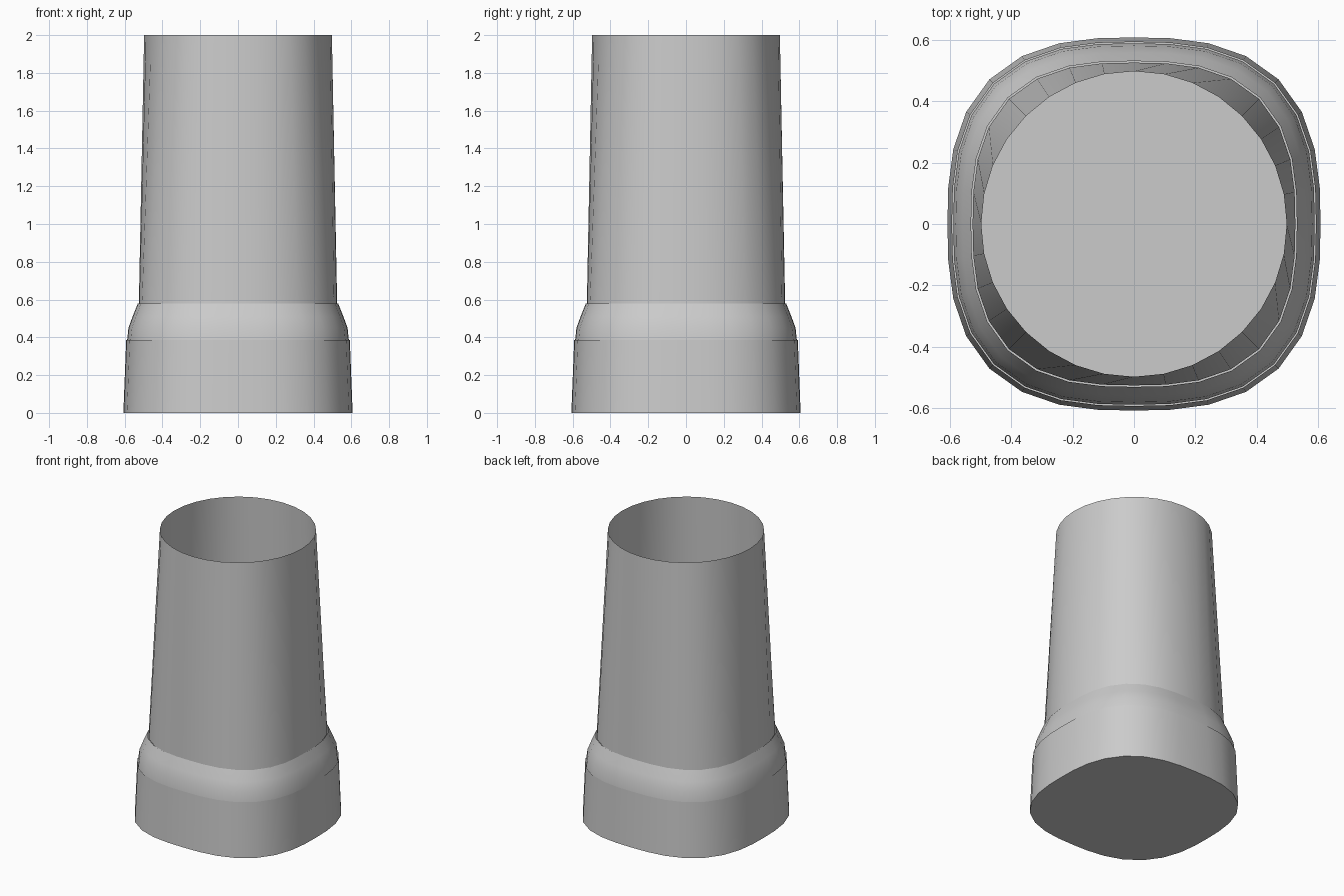
import bpy
import bmesh
import math

SIDES = 32

cube = bpy.data.objects.get("Cube")
if cube:
    bpy.data.objects.remove(cube, do_unlink=True)

grey = bpy.data.materials.new("plain_grey")
grey.use_nodes = True
colour = (0.6, 0.6, 0.6, 1.0)
grey.diffuse_color = colour
grey.node_tree.nodes["Principled BSDF"].inputs["Base Color"].default_value = colour


def rounded_ring(bm, z, half_width, power):
    """Ring between a circle (power 2) and a square (high power)."""
    ring = []
    for i in range(SIDES):
        a = 2 * math.pi * i / SIDES
        c, s = math.cos(a), math.sin(a)
        r = half_width * (abs(c) ** power + abs(s) ** power) ** (-1 / power)
        ring.append(bm.verts.new((r * c, r * s, z)))
    return ring


def loft(name, sections, floor=False):
    """Skin a stack of (height, half width, power) sections."""
    bm = bmesh.new()
    rings = [rounded_ring(bm, *section) for section in sections]
    for low, high in zip(rings, rings[1:]):
        for i in range(SIDES):
            j = (i + 1) % SIDES
            bm.faces.new((low[i], low[j], high[j], high[i]))
    if floor:
        bm.faces.new(rings[0][::-1])
    mesh = bpy.data.meshes.new(name)
    bm.to_mesh(mesh)
    bm.free()
    mesh.materials.append(grey)
    obj = bpy.data.objects.new(name, mesh)
    bpy.context.collection.objects.link(obj)
    bpy.ops.object.select_all(action="DESELECT")
    obj.select_set(True)
    bpy.context.view_layer.objects.active = obj
    bpy.ops.object.shade_smooth_by_angle(angle=math.radians(35))
    return obj


SQUARISH = 2.72

# Flared foot with a closed floor
loft("base", [(0, 0.607, SQUARISH), (0.385, 0.592, SQUARISH)], floor=True)

# Rounded shoulder stepping in to the tube
loft("collar", [(0.375, 0.588, SQUARISH), (0.45, 0.58, SQUARISH),
                (0.51, 0.558, SQUARISH), (0.58, 0.53, SQUARISH)])

# Open tube going from a rounded square to a circle
loft("tube", [(0.575, 0.525, SQUARISH), (2.0, 0.497, 2.0)])
